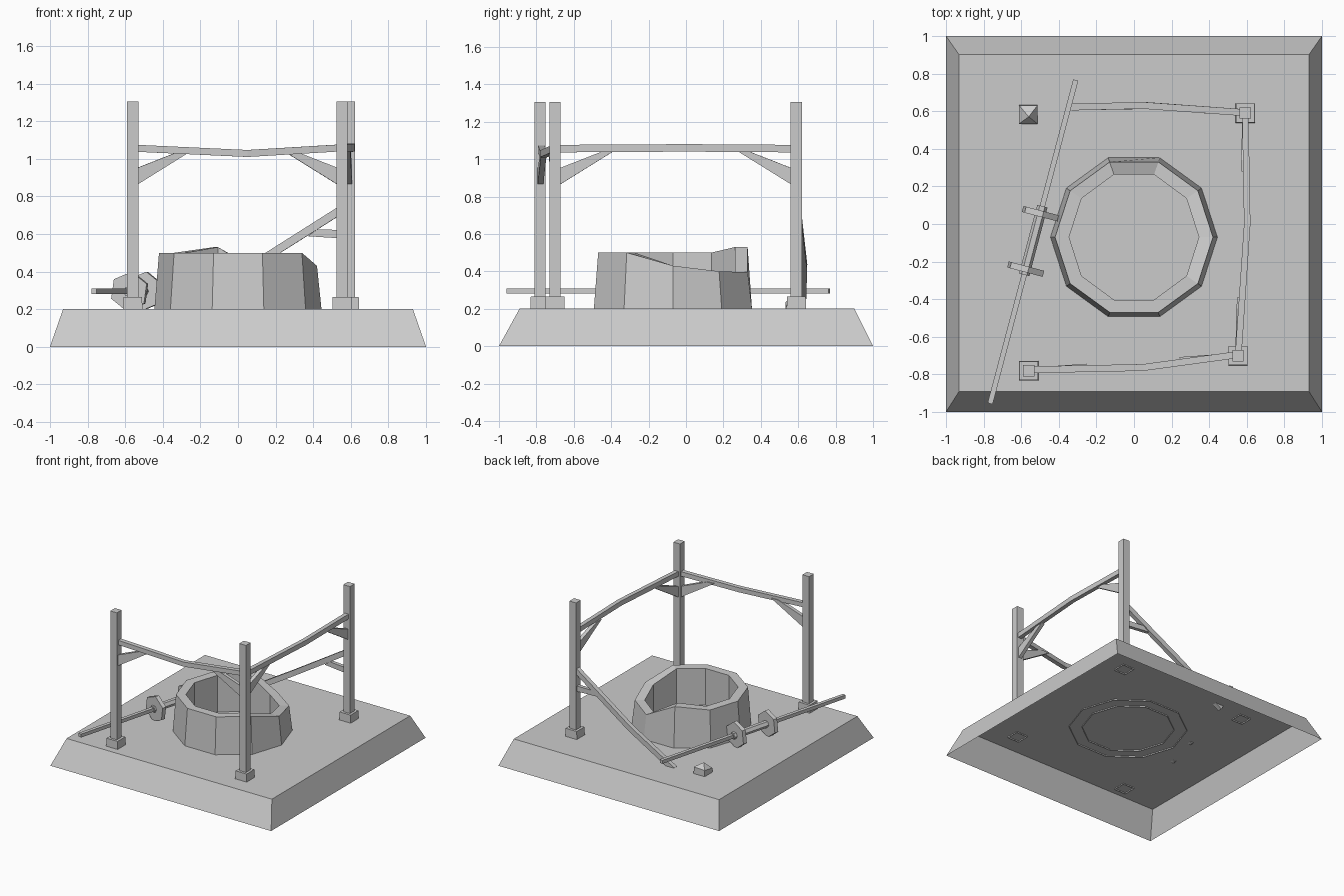
import bpy, math
from mathutils import Vector

if "Cube" in bpy.data.objects:
    bpy.data.objects.remove(bpy.data.objects["Cube"])


def make(name, verts, faces):
    me = bpy.data.meshes.new(name)
    me.from_pydata([tuple(v) for v in verts], [], faces)
    ob = bpy.data.objects.new(name, me)
    bpy.context.collection.objects.link(ob)
    return ob


def loft(name, rings, cap_start=True, cap_end=True):
    """Skin a list of equal-length vertex loops."""
    n = len(rings[0])
    verts = [v for r in rings for v in r]
    faces = [(k * n + i, k * n + (i + 1) % n, (k + 1) * n + (i + 1) % n, (k + 1) * n + i)
             for k in range(len(rings) - 1) for i in range(n)]
    if cap_start:
        faces.append(tuple(reversed(range(n))))
    if cap_end:
        faces.append(tuple(range(len(verts) - n, len(verts))))
    return make(name, verts, faces)


def rect(x0, x1, y0, y1, z):
    return [(x0, y0, z), (x1, y0, z), (x1, y1, z), (x0, y1, z)]


def square(x, y, r, z):
    return rect(x - r, x + r, y - r, y + r, z)


def beam(name, pts, w, h):
    """Rectangular bar through points; z thickness h, sideways width w."""
    pts = [Vector(p) for p in pts]
    rings = []
    for i, p in enumerate(pts):
        d = pts[min(i + 1, len(pts) - 1)] - pts[max(i - 1, 0)]
        s = Vector((d.y, -d.x, 0)).normalized() * w / 2
        u = s.cross(d).normalized() * h / 2
        rings.append([p - s - u, p + s - u, p + s + u, p - s + u])
    return loft(name, rings)


def brace(name, post, toward, profile, w=0.03):
    """Tapered knee brace: (distance, z) profile extruded sideways."""
    o = Vector((post[0], post[1], 0))
    d = Vector((toward[0] - post[0], toward[1] - post[1], 0)).normalized()
    s = Vector((-d.y, d.x, 0)) * w / 2
    loop = [o + d * a + Vector((0, 0, z)) for a, z in profile]
    return loft(name, [[p + s for p in loop], [p - s for p in loop]])


# Base slab, open underneath
loft("base", [rect(-1, 1, -1, 1, 0), rect(-.93, .93, -.89, .90, .2)], cap_start=False)

# Ten-sided stone ring with broken rim
heights = {0: .43, 1: .40, 2: .395, 3: .53}


def ring(rx, ry, z=None):
    out = []
    for i in range(10):
        a = math.radians(36 * i)
        out.append((rx * math.cos(a), -.07 + ry * math.sin(a), heights.get(i, .5) if z is None else z))
    return out


loft("well_wall", [ring(.445, .445, .19), ring(.42, .42), ring(.345, .35), ring(.345, .35, .19)], False, False)

# Posts and feet
fl, fr, br = (-.56, -.78), (.553, -.70), (.592, .59)
for n, (x, y) in (("front_left", fl), ("front_right", fr), ("back_right", br)):
    loft(n + "_post", [square(x, y, .03, .22), square(x, y, .03, 1.305)])
    loft(n + "_foot", [square(x, y, .052, .19), square(x, y, .05, .265)], cap_start=False)

# Broken foot of the missing post
b, t = square(-.562, .582, .05, .19), square(-.562, .582, .049, .24)
t = [(x, y, z) for (x, y, _), z in zip(t, (.235, .21, .255, .25))]
make("broken_foot", b + t + [(-.56, .57, .28)],
     [(i, (i + 1) % 4, 4 + (i + 1) % 4, 4 + i) for i in range(4)]
     + [(4 + i, 4 + (i + 1) % 4, 8) for i in range(4)])

# Cross beams: sagging front, straight right, fallen back
beam("front_beam", [(-.55, -.775, 1.056), (.05, -.763, 1.028), (.55, -.695, 1.058)], .036, .037)
beam("right_beam", [(.555, -.69, 1.056), (.602, 0, 1.06), (.592, .58, 1.056)], .034, .04)
beam("fallen_beam", [(.59, .592, .755), (.06, .63, .42), (-.33, .622, .185)], .036, .042)

# Knee braces
knee = [(.02, .86), (.31, 1.04), (.25, 1.04), (.02, .95)]
for n, p, q in (("front_left", fl, fr), ("front_right", fr, fl), ("right_front", fr, br), ("right_back", br, fr)):
    brace(n + "_brace", p, q, knee)
brace("fallen_brace", (.592, .592), (-.3, .64), [(.02, .575), (.22, .588), (.17, .625), (.02, .62)])

# Winch axle lying on the base
a, c = Vector((-.765, -.955, .295)), Vector((-.31, .765, .295))
axis = (c - a).normalized()
side = Vector((axis.y, -axis.x, 0))
beam("axle", [a, c], .028, .028)


def disc(name, y0, y1, r, n, turn):
    rings = []
    for y in (y0, y1):
        o = a + axis * ((y - a.y) / axis.y)
        rings.append([o + side * r * math.cos(turn + math.tau * i / n)
                      + Vector((0, 0, r * math.sin(turn + math.tau * i / n))) for i in range(n)])
    loft(name, rings)


disc("winch_drum", -.27, .095, .028, 6, 0)
for n, y in (("front_wheel", -.24), ("back_wheel", .055)):
    disc(n, y - .016, y + .016, .105, 6, math.radians(82))
